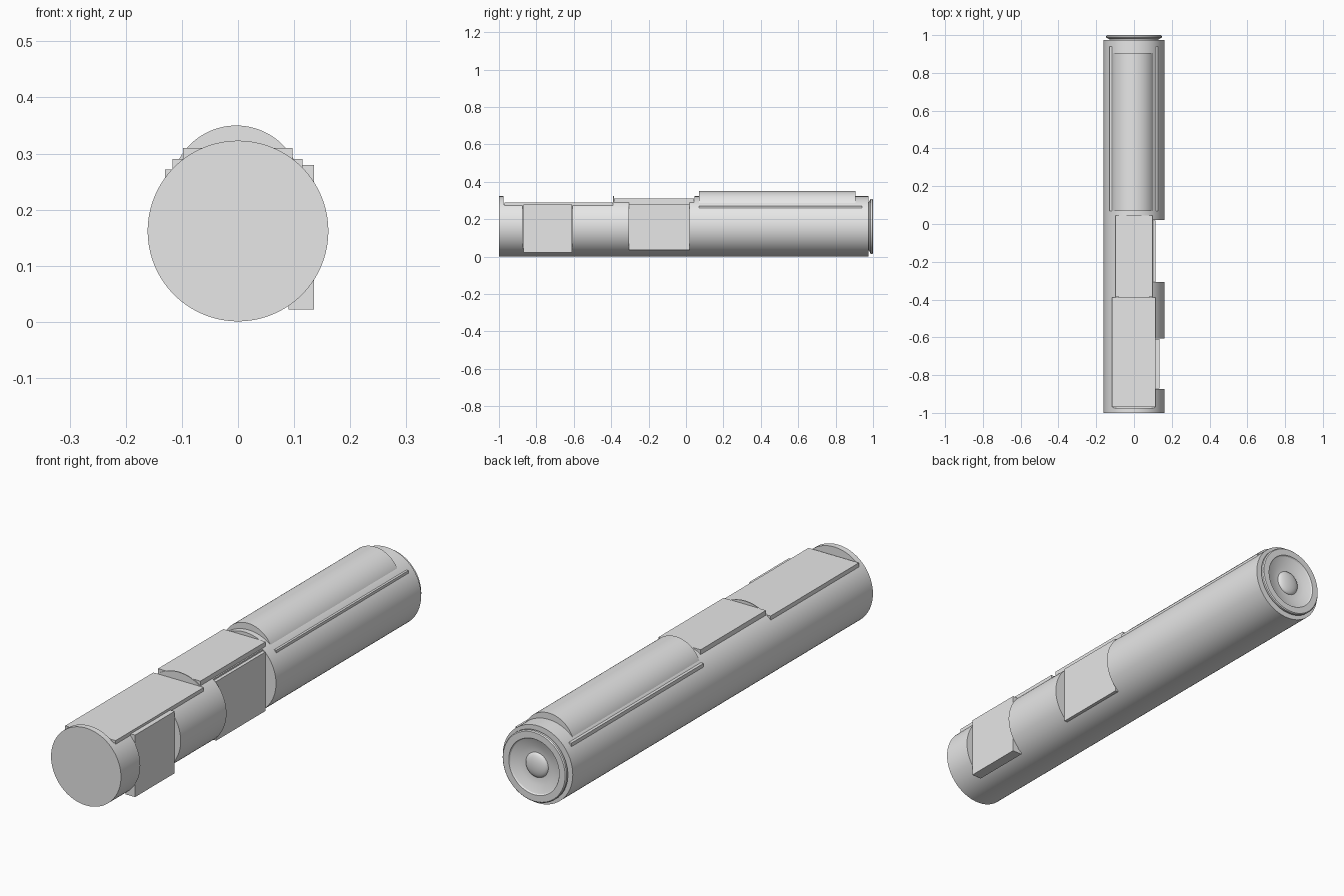
import bpy
import bmesh
from math import cos, sin, pi, radians

if "Cube" in bpy.data.objects:
    bpy.data.objects.remove(bpy.data.objects["Cube"])

AXIS_Z = 0.162
RADIUS = 0.161

grey = bpy.data.materials.new("plain_grey")
grey.use_nodes = True
grey.diffuse_color = (0.8, 0.8, 0.8, 1)
grey.node_tree.nodes["Principled BSDF"].inputs["Base Color"].default_value = (0.8, 0.8, 0.8, 1)


def finish(name, bm, smooth=False):
    bmesh.ops.recalc_face_normals(bm, faces=bm.faces)
    mesh = bpy.data.meshes.new(name)
    bm.to_mesh(mesh)
    bm.free()
    mesh.materials.append(grey)
    obj = bpy.data.objects.new(name, mesh)
    bpy.context.collection.objects.link(obj)
    if smooth:
        shade(obj)
    return obj


def select(obj):
    bpy.ops.object.select_all(action="DESELECT")
    obj.select_set(True)
    bpy.context.view_layer.objects.active = obj


def shade(obj):
    select(obj)
    bpy.ops.object.shade_smooth_by_angle(angle=radians(30))


def prism(name, outline, y0, y1, smooth=False):
    """Extrude an (x, z) outline along y."""
    bm = bmesh.new()
    front = bm.faces.new([bm.verts.new((x, y0, z)) for x, z in outline])
    back = bmesh.ops.extrude_face_region(bm, geom=[front], use_keep_orig=True)["geom"]
    moved = [v for v in back if isinstance(v, bmesh.types.BMVert)]
    bmesh.ops.translate(bm, verts=moved, vec=(0, y1 - y0, 0))
    return finish(name, bm, smooth)


def block(name, x0, x1, y0, y1, z0, z1):
    return prism(name, [(x0, z0), (x1, z0), (x1, z1), (x0, z1)], y0, y1)


def arc(radius, cx, cz, sweep, steps):
    return [(cx + radius * cos(sweep * i / steps), cz + radius * sin(sweep * i / steps))
            for i in range(steps)]


def lathe(name, profile, steps=96):
    """Turn an (r, y) profile about the long axis."""
    bm = bmesh.new()
    verts = [bm.verts.new((r, y, AXIS_Z)) for r, y in profile]
    edges = [bm.edges.new(pair) for pair in zip(verts, verts[1:])]
    bmesh.ops.spin(bm, geom=verts + edges, cent=(0, 0, AXIS_Z), axis=(0, 1, 0),
                   angle=2 * pi, steps=steps)
    bmesh.ops.remove_doubles(bm, verts=bm.verts, dist=0.0001)
    return finish(name, bm, True)


# Round body with flat seats cut into the top and the left side
body = prism("body", arc(RADIUS, 0, AXIS_Z, 2 * pi, 128), -1, 0.975)
seats = [
    (-0.3, 0.3, -0.975, -0.39, 0.28, 0.5),
    (-0.3, 0.3, -0.386, 0.046, 0.30, 0.5),
    (0.11, 0.3, -0.873, -0.607, -0.1, 0.5),
    (0.10, 0.3, -0.306, 0.02, -0.1, 0.5),
]
for seat in seats:
    cutter = block("seat_cutter", *seat)
    cutter.hide_render = True
    cut = body.modifiers.new("seat", "BOOLEAN")
    cut.operation = "DIFFERENCE"
    cut.solver = "EXACT"
    cut.object = cutter
    select(body)
    bpy.ops.object.modifier_apply(modifier=cut.name)
    bpy.data.objects.remove(cutter)
shade(body)

# Flat plates on the seats
block("front_top_plate", -0.117, 0.115, -0.97, -0.39, 0.272, 0.29)
block("middle_top_plate", -0.098, 0.097, -0.386, 0.044, 0.29, 0.31)
block("front_side_plate", 0.09, 0.135, -0.87, -0.61, 0.022, 0.28)
block("middle_side_plate", 0.09, 0.114, -0.306, 0.018, 0.036, 0.282)

# Raised rounded cover on a thin base
block("cover_base", -0.13, 0.127, 0.07, 0.94, 0.255, 0.272)
dome = arc(0.117, -0.003, 0.233, pi, 64) + [(-0.12, 0.233)]
prism("rounded_cover", dome, 0.07, 0.905, True)

# End cap with a dished face, and a domed button in the middle
lathe("end_cap", [(0.13, 0.96), (0.13, 0.979), (0.147, 0.987), (0.147, 0.996), (0.143, 1.0),
                  (0.116, 1.0), (0.112, 0.995), (0.08, 0.983), (0.05, 0.979), (0, 0.979)])
button = [(0.052 * cos(a * pi / 16), 0.978 + 0.018 * sin(a * pi / 16)) for a in range(8)]
lathe("end_button", button + [(0, 0.996)], 48)
